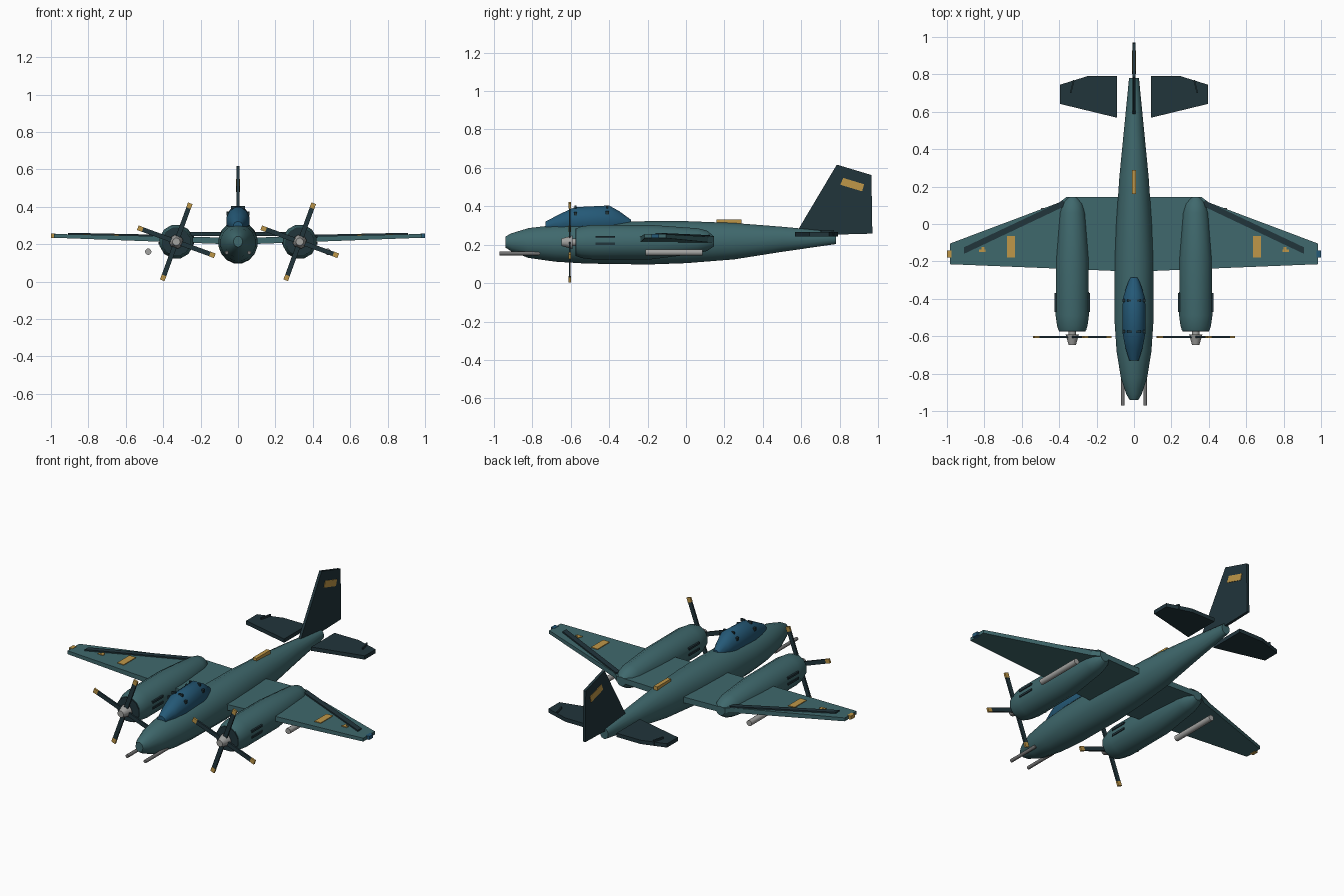
import bpy, bmesh, math
from mathutils import Matrix, Vector

if "Cube" in bpy.data.objects:
    bpy.data.objects.remove(bpy.data.objects["Cube"])


def material(name, rgb):
    m = bpy.data.materials.new(name)
    m.diffuse_color = (*rgb, 1)
    m.use_nodes = True
    m.node_tree.nodes["Principled BSDF"].inputs["Base Color"].default_value = m.diffuse_color
    return m


TEAL = material("teal_paint", (0.050, 0.140, 0.152))
DARK = material("dark_slate", (0.015, 0.035, 0.044))
BLUE = material("blue_glass", (0.018, 0.100, 0.185))
GOLD = material("gold_paint", (0.52, 0.31, 0.065))
SILVER = material("light_metal", (0.36, 0.36, 0.35))
STEEL = material("gun_metal", (0.17, 0.17, 0.17))


def finish(name, bm, mat, smooth=None):
    bmesh.ops.recalc_face_normals(bm, faces=bm.faces)
    me = bpy.data.meshes.new(name)
    bm.to_mesh(me)
    bm.free()
    me.materials.append(mat)
    ob = bpy.data.objects.new(name, me)
    bpy.context.collection.objects.link(ob)
    if smooth:
        bpy.ops.object.select_all(action='DESELECT')
        ob.select_set(True)
        bpy.context.view_layer.objects.active = ob
        bpy.ops.object.shade_smooth_by_angle(angle=math.radians(smooth))
    return ob


def loft(name, sections, mat, x=0, n=12, smooth=35):
    """Oval rings (y, half width, bottom z, top z) joined along y."""
    bm = bmesh.new()
    rings = []
    for y, w, lo, hi in sections:
        ring = []
        for i in range(n):
            a = 2 * math.pi * (i + 0.5) / n
            ring.append(bm.verts.new((x + w * math.cos(a), y,
                                      (lo + hi) / 2 + (hi - lo) / 2 * math.sin(a))))
        rings.append(ring)
    for r, s in zip(rings, rings[1:]):
        for i in range(n):
            j = (i + 1) % n
            bm.faces.new((r[i], r[j], s[j], s[i]))
    bm.faces.new(rings[0])
    bm.faces.new(rings[-1])
    return finish(name, bm, mat, smooth)


def tube(name, x, z, r, y0, y1, mat):
    return loft(name, [(y0, r, z - r, z + r), (y1, r, z - r, z + r)], mat, x)


def prism(name, lower, upper, mat):
    """Solid between two matching outlines."""
    bm = bmesh.new()
    a = [bm.verts.new(p) for p in lower]
    b = [bm.verts.new(p) for p in upper]
    bm.faces.new(a)
    bm.faces.new(b)
    for i in range(len(a)):
        j = (i + 1) % len(a)
        bm.faces.new((a[i], a[j], b[j], b[i]))
    return finish(name, bm, mat)


def box(name, centre, size, mat, rot=None, pivot=(0, 0, 0)):
    bm = bmesh.new()
    bmesh.ops.create_cube(bm, size=1)
    bmesh.ops.scale(bm, vec=size, verts=bm.verts)
    bmesh.ops.translate(bm, vec=centre, verts=bm.verts)
    if rot:
        bmesh.ops.transform(bm, matrix=rot, verts=bm.verts)
    bmesh.ops.translate(bm, vec=pivot, verts=bm.verts)
    return finish(name, bm, mat)


def wing_top(x):
    return 0.234 + 0.021 * abs(x)


def wing_low(x):
    return 0.198 + 0.037 * abs(x)


def wing_plate(name, outline, mat, side, h=0.007):
    pts = [(side * x, y) for x, y in outline]
    prism(name, [(x, y, wing_top(x) - 0.004) for x, y in pts],
          [(x, y, wing_top(x) + h) for x, y in pts], mat)


def rect(x0, x1, y0, y1):
    return [(x0, y0), (x1, y0), (x1, y1), (x0, y1)]


# Fuselage and canopy
loft("fuselage", [(-0.94, 0.024, 0.185, 0.243), (-0.91, 0.042, 0.165, 0.26),
                  (-0.82, 0.072, 0.13, 0.288), (-0.68, 0.095, 0.11, 0.305),
                  (-0.52, 0.106, 0.100, 0.315), (-0.20, 0.106, 0.095, 0.325),
                  (0.0, 0.097, 0.102, 0.325), (0.25, 0.080, 0.122, 0.315),
                  (0.50, 0.055, 0.162, 0.295), (0.78, 0.027, 0.203, 0.268)], TEAL, n=16)
loft("canopy", [(-0.73, 0.026, 0.27, 0.322), (-0.66, 0.048, 0.26, 0.36),
                (-0.58, 0.064, 0.25, 0.398), (-0.40, 0.062, 0.25, 0.407),
                (-0.345, 0.045, 0.26, 0.375), (-0.285, 0.022, 0.28, 0.33)], BLUE)
box("dorsal_block", (0, 0.225, 0.318), (0.024, 0.13, 0.028), GOLD)

# Tail fin with gold flashes
fin = [(0.565, 0.247), (0.785, 0.617), (0.965, 0.563), (0.97, 0.258)]
prism("tail_fin", [(-0.008, y, z) for y, z in fin], [(0.008, y, z) for y, z in fin], DARK)
flash = [(0.803, 0.512), (0.818, 0.548), (0.927, 0.515), (0.917, 0.478)]
for s in (-1, 1):
    prism("fin_flash", [(s * 0.006, y, z) for y, z in flash],
          [(s * 0.011, y, z) for y, z in flash], GOLD)

for s in (-1, 1):
    # Wing half with rear strip and markings
    outline = [(0, -0.255), (0.985, -0.215), (0.985, -0.105),
               (0.40, 0.115), (0.36, 0.145), (0, 0.145)]
    prism("wing", [(s * x, y, wing_low(x)) for x, y in outline],
          [(s * x, y, wing_top(x)) for x, y in outline], TEAL)
    wing_plate("wing_strip", [(0.36, 0.10), (0.91, -0.16), (0.91, -0.125), (0.38, 0.125)],
               DARK, s, 0.008)
    wing_plate("wing_patch", rect(0.635, 0.678, -0.18, -0.065), GOLD, s, 0.004)
    wing_plate("wing_mark", rect(0.795, 0.83, -0.15, -0.136), GOLD, s, 0.004)
    wing_plate("wing_mark_end", rect(0.80, 0.815, -0.136, -0.122), GOLD, s, 0.004)
    box("wingtip_lamp", (s * 0.988, -0.16, 0.245), (0.024, 0.038, 0.022), BLUE if s > 0 else GOLD)

    # Tailplane with small tab
    tail = [(0.09, 0.568), (0.395, 0.642), (0.395, 0.745), (0.25, 0.79), (0.09, 0.79)]
    prism("tailplane", [(s * x, y, 0.243) for x, y in tail],
          [(s * x, y, 0.266) for x, y in tail], DARK)
    box("tailplane_tab", (0, 0, 0), (0.008, 0.07, 0.03), DARK,
        Matrix.Rotation(s * 0.25, 4, 'Z'), (s * 0.33, 0.735, 0.262))

    # Engine nacelle
    ex = s * 0.33
    loft("nacelle", [(-0.57, 0.076, 0.138, 0.288), (-0.545, 0.084, 0.128, 0.298),
                     (-0.49, 0.092, 0.121, 0.306), (-0.18, 0.090, 0.121, 0.306),
                     (0.06, 0.070, 0.152, 0.288), (0.11, 0.056, 0.166, 0.275),
                     (0.145, 0.028, 0.19, 0.245)], TEAL, ex)
    loft("cowl_face", [(-0.575, 0.074, 0.140, 0.286), (-0.565, 0.074, 0.140, 0.286)], DARK, ex)
    for t in (-1, 1):
        for z, y in ((0.24, -0.42), (0.205, -0.42)):
            box("exhaust", (ex + t * 0.087, y, z), (0.014, 0.10, 0.012), DARK)

    # Propeller
    hub = (ex, -0.605, 0.213)
    tube("prop_shaft", ex, 0.213, 0.02, -0.61, -0.56, SILVER)
    loft("spinner", [(-0.647, 0.020, 0.193, 0.233), (-0.59, 0.037, 0.176, 0.250)], SILVER, ex)
    for k in range(4):
        rot = Matrix.Rotation(math.radians(20 + 90 * k), 4, 'Y')
        box("blade", (0, 0, 0.106), (0.025, 0.010, 0.172), DARK, rot, hub)
        box("blade_tip", (0, 0, 0.205), (0.026, 0.011, 0.028), GOLD, rot, hub)

    # Nose gun and underwing pod
    tube("nose_gun", s * 0.06, 0.155, 0.010, -0.97, -0.76, STEEL)
    tube("underwing_tube", s * 0.48, 0.160, 0.017, -0.21, 0.085, SILVER)

    # Canopy studs
    for y, z in ((-0.575, 0.362), (-0.41, 0.366)):
        box("canopy_stud", (s * 0.054, y, z), (0.016, 0.016, 0.018), DARK)
        box("canopy_rib", (s * 0.024, y, 0.396), (0.026, 0.010, 0.014), DARK,)
